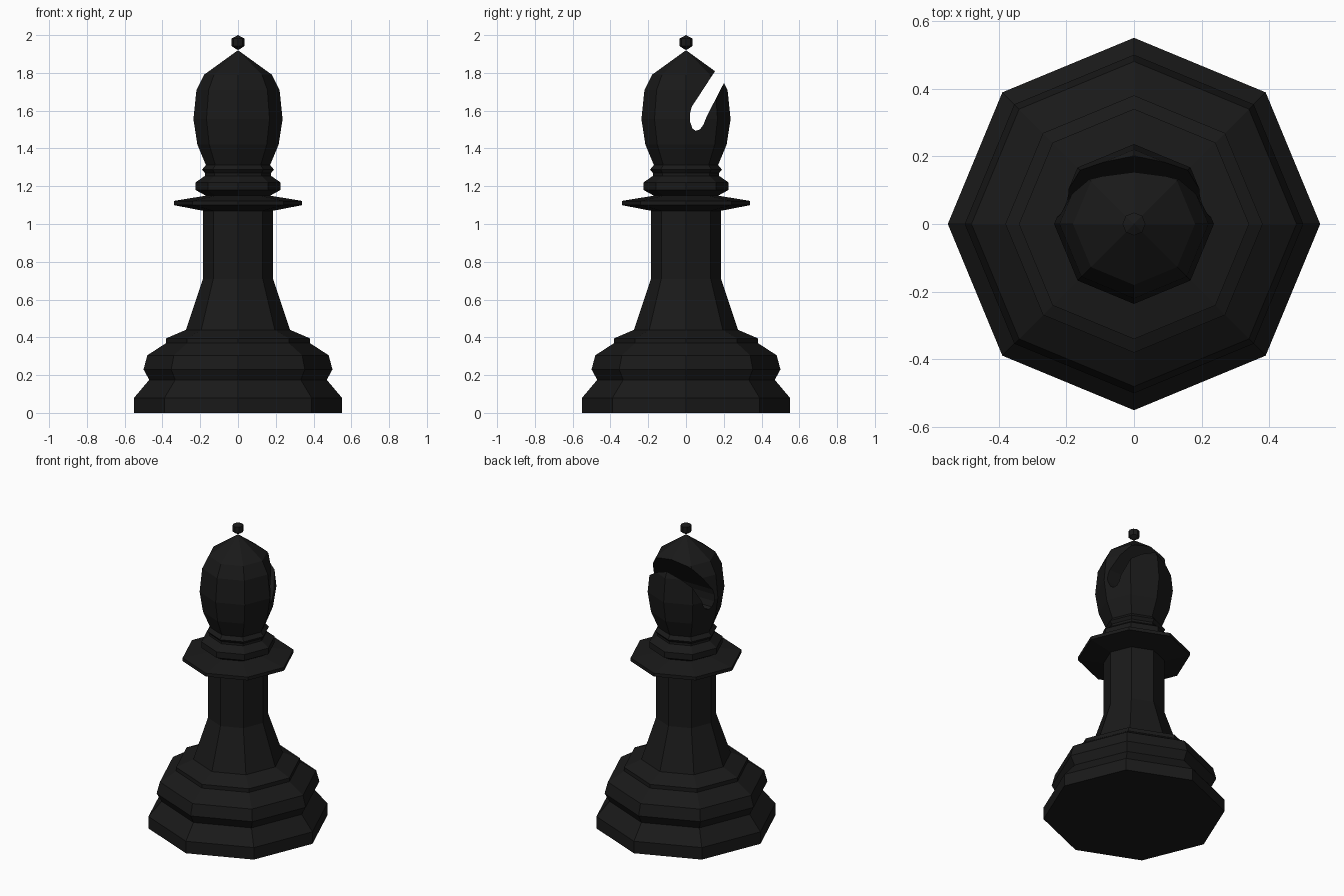
import bpy, bmesh
from math import cos, sin, tau

if "Cube" in bpy.data.objects:
    bpy.data.objects.remove(bpy.data.objects["Cube"])

SIDES = 8
black = bpy.data.materials.new("black")
black.diffuse_color = (0.01, 0.01, 0.01, 1)
black.use_nodes = True
black.node_tree.nodes["Principled BSDF"].inputs["Base Color"].default_value = black.diffuse_color


def finish(name, bm):
    bmesh.ops.recalc_face_normals(bm, faces=bm.faces)
    mesh = bpy.data.meshes.new(name)
    bm.to_mesh(mesh)
    bm.free()
    mesh.materials.append(black)
    obj = bpy.data.objects.new(name, mesh)
    bpy.context.collection.objects.link(obj)
    return obj


def lathe(name, profile):
    """Turn (radius, z) points into an eight-sided part; radius 0 closes an end."""
    bm = bmesh.new()
    rings = []
    for r, z in profile:
        if r == 0:
            rings.append([bm.verts.new((0, 0, z))] * SIDES)
        else:
            rings.append([bm.verts.new((r * cos(tau * i / SIDES), r * sin(tau * i / SIDES), z))
                          for i in range(SIDES)])
    for a, b in zip(rings, rings[1:]):
        for i in range(SIDES):
            j = (i + 1) % SIDES
            bm.faces.new(list(dict.fromkeys((a[i], a[j], b[j], b[i]))))
    return finish(name, bm)


# Stepped foot
lathe("base", [(0, 0), (0.55, 0), (0.55, 0.08), (0.47, 0.175), (0.50, 0.23),
               (0.48, 0.305), (0.38, 0.37), (0.38, 0.395), (0.275, 0.44)])

# Tapered column
lathe("stem", [(0.275, 0.44), (0.185, 0.71), (0.185, 1.07)])

# Wide flange and the two small rings above it
lathe("collar", [(0.185, 1.07), (0.34, 1.10), (0.34, 1.122), (0.17, 1.15),
                 (0.225, 1.18), (0.225, 1.22), (0.175, 1.255), (0.175, 1.27),
                 (0.19, 1.288), (0.17, 1.312)])

# Pointed head
head = lathe("head", [(0, 1.312), (0.17, 1.312), (0.215, 1.42), (0.236, 1.555),
                      (0.22, 1.71), (0.18, 1.79), (0, 1.92)])

# Round-bottomed slanted slot cut through the head from side to side
slot = [(0.226, 1.92), (0.03, 1.62), (0.021, 1.585), (0.022, 1.54), (0.034, 1.505),
        (0.052, 1.493), (0.073, 1.50), (0.092, 1.525), (0.11, 1.57), (0.29, 1.92)]
bm = bmesh.new()
face = bm.faces.new([bm.verts.new((-0.5, y, z)) for y, z in slot])
ext = bmesh.ops.extrude_face_region(bm, geom=[face])
bmesh.ops.translate(bm, vec=(1, 0, 0),
                    verts=[v for v in ext["geom"] if isinstance(v, bmesh.types.BMVert)])
cutter = finish("slot_cutter", bm)
cutter.hide_render = True

cut = head.modifiers.new("slot", "BOOLEAN")
cut.operation = "DIFFERENCE"
cut.solver = "EXACT"
cut.object = cutter
bpy.context.view_layer.objects.active = head
bpy.ops.object.modifier_apply(modifier=cut.name)
bpy.data.objects.remove(cutter)

# Small bead on the tip
lathe("finial", [(0, 1.92), (0.034, 1.942), (0.034, 1.982), (0, 2.0)])
